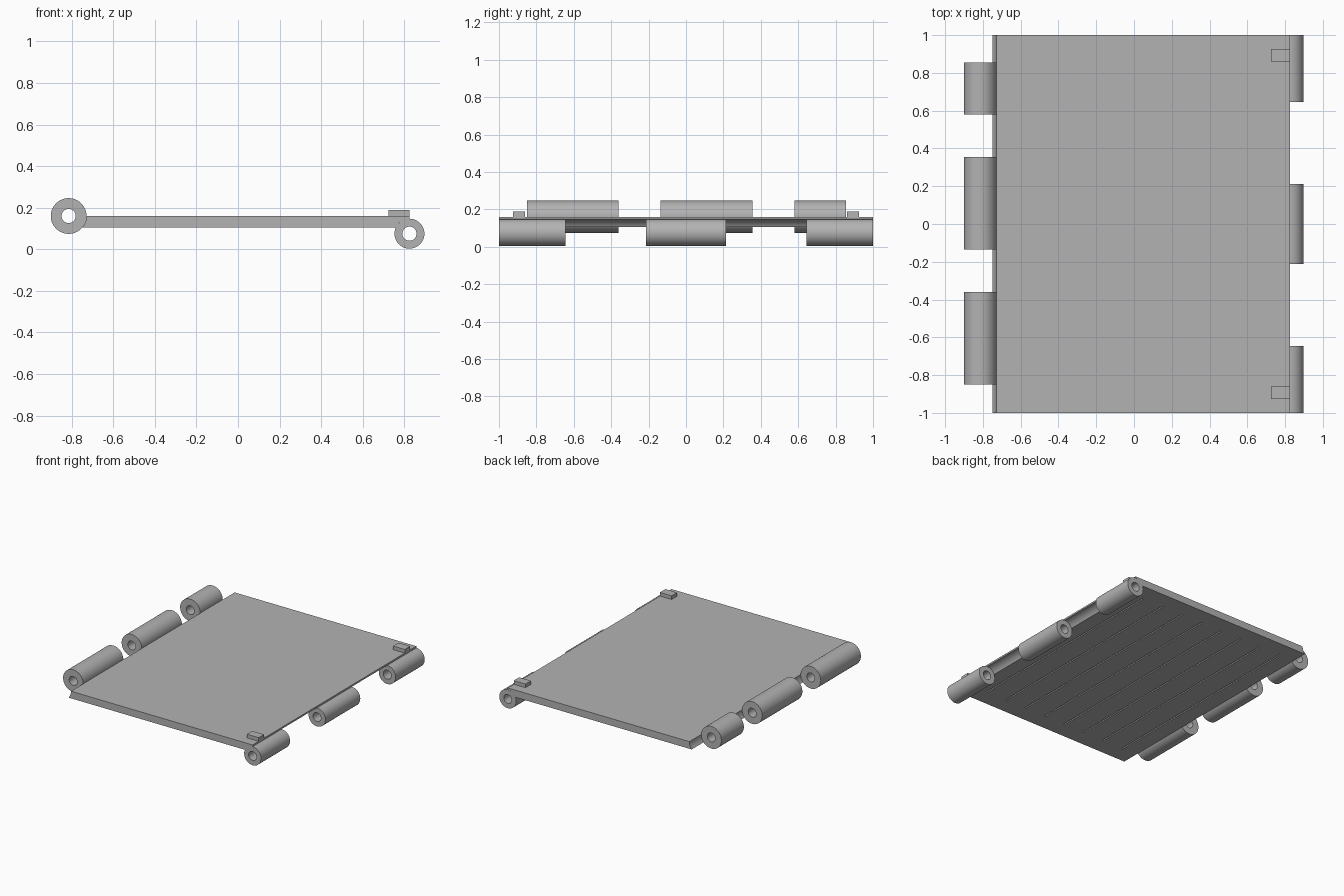
import bpy, bmesh, math

if "Cube" in bpy.data.objects:
    bpy.data.objects.remove(bpy.data.objects["Cube"])

grey = bpy.data.materials.new("steel_grey")
grey.diffuse_color = (0.45, 0.45, 0.45, 1)
grey.use_nodes = True
grey.node_tree.nodes["Principled BSDF"].inputs["Base Color"].default_value = grey.diffuse_color

PIN_L, R_L = (-0.815, 0.160), 0.086    # left knuckle axis (x, z) and radius
PIN_R, R_R = (0.825, 0.075), 0.072     # right knuckle axis and radius
BORE = 0.034
Z0, Z1 = 0.105, 0.160                  # plate bottom and top


def finish(name, bm, smooth=False):
    bmesh.ops.recalc_face_normals(bm, faces=bm.faces)
    me = bpy.data.meshes.new(name)
    bm.to_mesh(me)
    bm.free()
    ob = bpy.data.objects.new(name, me)
    bpy.context.collection.objects.link(ob)
    me.materials.append(grey)
    if smooth:
        bpy.ops.object.select_all(action='DESELECT')
        ob.select_set(True)
        bpy.context.view_layer.objects.active = ob
        bpy.ops.object.shade_smooth_by_angle(angle=math.radians(35))
    return ob


def arc(c, r, a0, a1, n):
    angles = [math.radians(a0 + (a1 - a0) * i / n) for i in range(n + 1)]
    return [(c[0] + r * math.cos(a), c[1] + r * math.sin(a)) for a in angles]


def add_box(bm, x0, x1, y0, y1, z0, z1):
    for v in bmesh.ops.create_cube(bm, size=1)["verts"]:
        v.co = ((x0 + x1) / 2 + v.co.x * (x1 - x0),
                (y0 + y1) / 2 + v.co.y * (y1 - y0),
                (z0 + z1) / 2 + v.co.z * (z1 - z0))


# Hollow hinge knuckle lying along y
def knuckle(name, c, r, y0, y1, n=48):
    bm = bmesh.new()
    rings = []
    for rad, y in ((r, y0), (r, y1), (BORE, y1), (BORE, y0)):
        rings.append([bm.verts.new((x, y, z)) for x, z in arc(c, rad, 0, 360, n)[:-1]])
    for k in range(4):
        a, b = rings[k], rings[(k + 1) % 4]
        for i in range(n):
            j = (i + 1) % n
            bm.faces.new((a[i], a[j], b[j], b[i]))
    finish(name, bm, True)


for i, (y0, y1) in enumerate(((-0.85, -0.36), (-0.135, 0.355), (0.58, 0.855))):
    knuckle(f"left_knuckle_{i + 1}", PIN_L, R_L, y0, y1)
for i, (y0, y1) in enumerate(((-1, -0.645), (-0.213, 0.213), (0.645, 1))):
    knuckle(f"right_knuckle_{i + 1}", PIN_R, R_R, y0, y1)

# Plate: both ends hollowed to follow the knuckles
drop_l = math.degrees(math.asin((PIN_L[1] - Z0) / R_L))
rise_r = math.degrees(math.asin((Z0 - PIN_R[1]) / R_R))
profile = arc(PIN_L, R_L, 0, -drop_l, 8) + arc(PIN_R, R_R, 180 - rise_r, 90, 12)
profile.append((PIN_R[0], Z1))
bm = bmesh.new()
face = bm.faces.new([bm.verts.new((x, -1, z)) for x, z in profile])
ext = bmesh.ops.extrude_face_region(bm, geom=[face])
bmesh.ops.translate(bm, vec=(0, 2, 0),
                    verts=[e for e in ext["geom"] if isinstance(e, bmesh.types.BMVert)])
plate = finish("plate", bm, True)

# Grooves in the underside
bm = bmesh.new()
for i in range(8):
    x = -0.62 + 0.18 * i
    add_box(bm, x - 0.005, x + 0.005, -0.87, 0.87, Z0 - 0.02, Z0 + 0.012)
cutter = finish("groove_cutter", bm)
cutter.hide_render = True
cutter.display_type = 'WIRE'
mod = plate.modifiers.new("grooves", 'BOOLEAN')
mod.operation = 'DIFFERENCE'
mod.solver = 'EXACT'
mod.object = cutter

# Stop tabs on top
for side, name in ((-1, "front_tab"), (1, "back_tab")):
    bm = bmesh.new()
    y = side * 0.893
    add_box(bm, 0.725, 0.825, y - 0.033, y + 0.033, Z1 - 0.005, 0.188)
    finish(name, bm)
